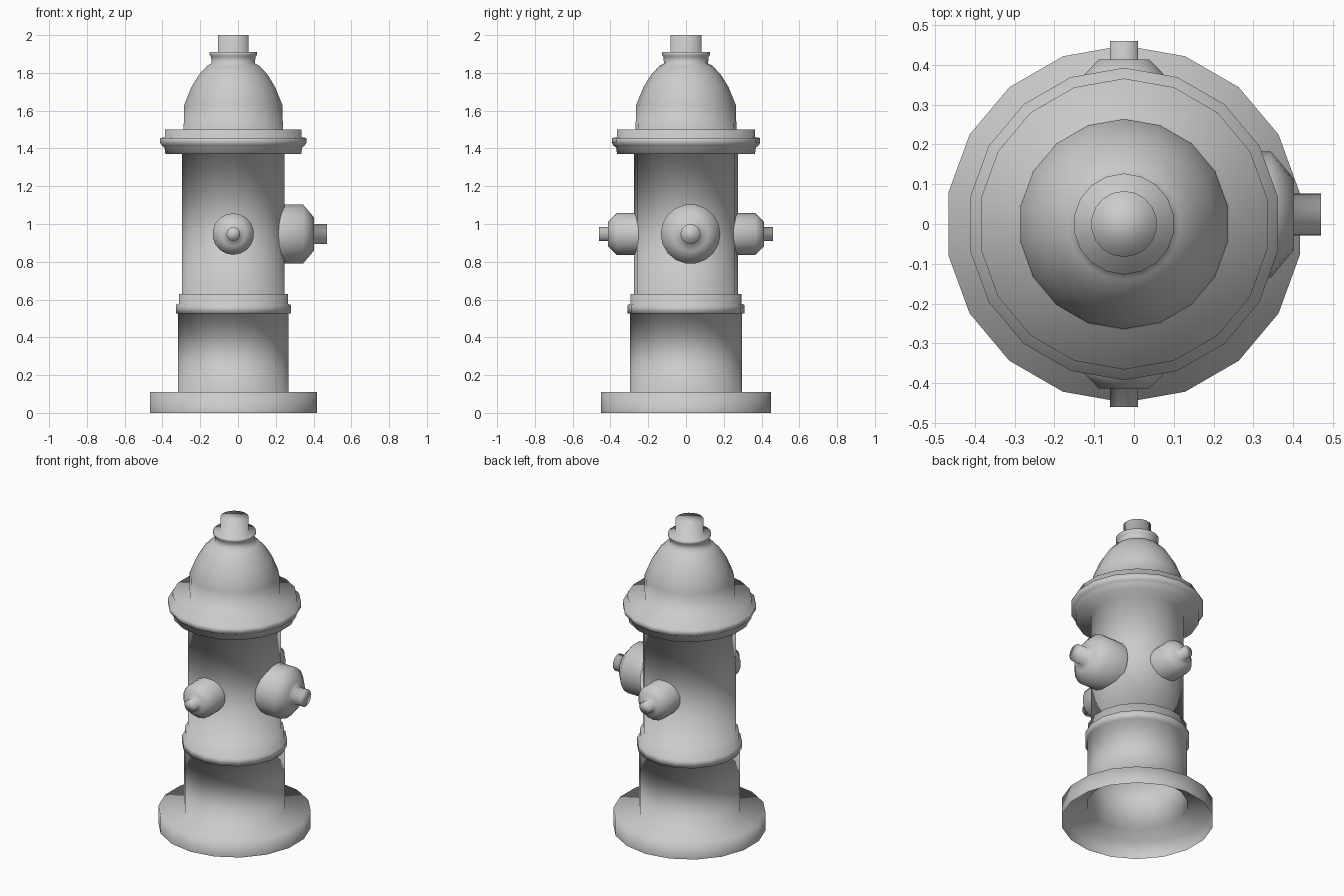
import bpy
import bmesh
from math import cos, sin, pi, radians
from mathutils import Matrix

if "Cube" in bpy.data.objects:
    bpy.data.objects.remove(bpy.data.objects["Cube"], do_unlink=True)

SIDES = 18
CENTRE_X = -0.025

grey = bpy.data.materials.new("plain_grey")
grey.use_nodes = True
grey.diffuse_color = (0.6, 0.6, 0.6, 1)
grey.node_tree.nodes["Principled BSDF"].inputs["Base Color"].default_value = (0.6, 0.6, 0.6, 1)


def lathe(name, profile, matrix=Matrix()):
    """Spin (radius, height) points round z; the last ring is capped, the first stays open."""
    bm = bmesh.new()
    angles = [2 * pi * (i + 0.5) / SIDES for i in range(SIDES)]
    rings = [[bm.verts.new((r * cos(a), r * sin(a), z)) for a in angles]
             for r, z in profile]
    for low, high in zip(rings, rings[1:]):
        for i in range(SIDES):
            j = (i + 1) % SIDES
            bm.faces.new((low[i], low[j], high[j], high[i]))
    bm.faces.new(rings[-1])
    for face in bm.faces:
        face.smooth = True
    mesh = bpy.data.meshes.new(name)
    bm.to_mesh(mesh)
    bm.free()
    mesh.materials.append(grey)
    obj = bpy.data.objects.new(name, mesh)
    obj.matrix_world = matrix
    bpy.context.collection.objects.link(obj)
    return obj


# Hollow body, from the base flange up to the top nut
base = [(0.449, 0), (0.449, 0.11)]
lower_column = [(0.297, 0.11), (0.297, 0.525)]
ring = [(0.309, 0.525), (0.309, 0.572), (0.293, 0.578), (0.293, 0.63)]
upper_column = [(0.275, 0.63), (0.275, 1.37)]
collar = [(0.365, 1.37), (0.37, 1.405), (0.384, 1.415), (0.393, 1.43),
          (0.393, 1.455), (0.366, 1.46), (0.366, 1.5)]
dome = [(0.267, 1.5), (0.264, 1.63), (0.225, 1.725), (0.185, 1.79), (0.14, 1.838)]
neck = [(0.117, 1.85), (0.119, 1.885), (0.127, 1.895), (0.127, 1.91)]
nut = [(0.083, 1.91), (0.083, 2.0)]
lathe("hydrant_body",
      base + lower_column + ring + upper_column + collar + dome + neck + nut,
      Matrix.Translation((CENTRE_X, 0, 0)))

# Large outlet on the left side
lathe("large_outlet",
      [(0.158, 0.2), (0.158, 0.345), (0.09, 0.402), (0.053, 0.402), (0.053, 0.47)],
      Matrix.Translation((0, 0.024, 0.947)) @ Matrix.Rotation(radians(90), 4, "Y"))

# Matching small outlets on the front and back
for name, turn in (("front_outlet", 90), ("back_outlet", -90)):
    lathe(name,
          [(0.11, 0.2), (0.11, 0.368), (0.064, 0.414), (0.036, 0.414), (0.036, 0.46)],
          Matrix.Translation((CENTRE_X, 0, 0.947)) @ Matrix.Rotation(radians(turn), 4, "X"))
